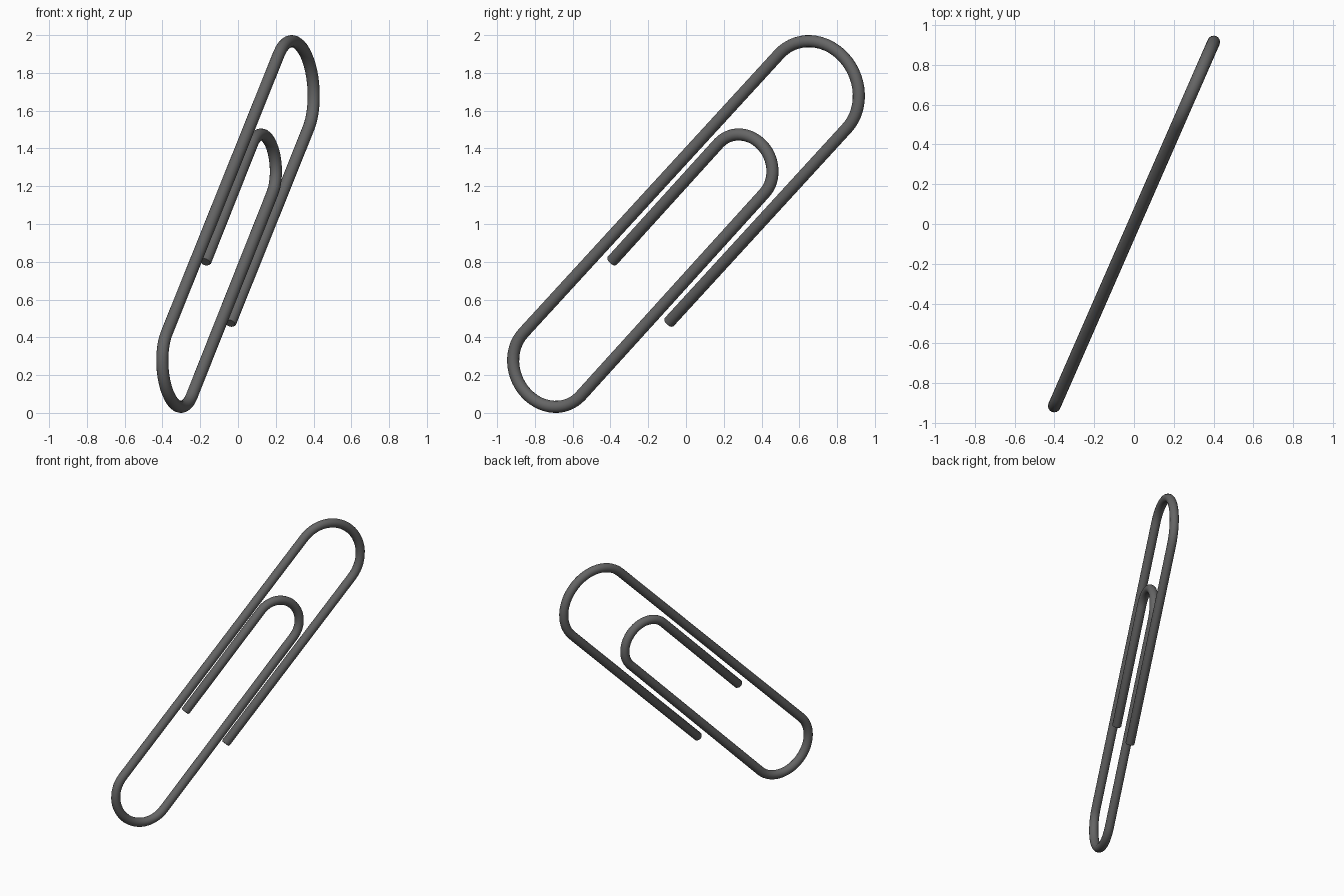
import bpy
from math import sin, cos, pi, sqrt, atan2, radians
from mathutils import Vector

if "Cube" in bpy.data.objects:
    bpy.data.objects.remove(bpy.data.objects["Cube"])

WIRE = 0.032
TURN = atan2(0.403, 0.92)   # clip plane is vertical, turned away from the y axis


def bend(s_far, z_far, w, side, steps=28):
    """Slightly flattened half loop of half width w, reaching s_far and z_far.
    side = 1: upper right end, side = -1: lower left end."""
    d = 0.91 * w
    reach = sqrt((w * w + d * d) / 2)
    pts = []
    for i in range(steps + 1):
        a = pi * i / steps
        along, across = d * sin(a), w * cos(a)
        pts.append((s_far + side * (-reach + (along + across) / sqrt(2)),
                    z_far + side * (-reach + (along - across) / sqrt(2)), 1.0))
    return pts


def tip(s, z, d):
    """Wire end with a small chamfer; d = 1 leaves the tip, -1 arrives at it."""
    e = 0.006
    pts = [(s, z, 0.82), (s + e, z + e, 1.0)]
    return pts if d > 0 else pts[::-1]


# Wire path: outer end, big top bend, bottom bend, inner bend, inner end
path = tip(-0.104, 0.474, 1)
path += bend(0.999, 1.968, 0.277, 1)
path += bend(-0.999, WIRE, 0.235, -1)
path += bend(0.500, 1.474, 0.187, 1)
path += tip(-0.433, 0.799, -1)

# Round wire swept along the path
curve = bpy.data.curves.new("clip_wire", 'CURVE')
curve.dimensions = '3D'
curve.bevel_depth = WIRE
curve.bevel_resolution = 6
curve.use_fill_caps = True
spline = curve.splines.new('POLY')
spline.points.add(len(path) - 1)
for p, (s, z, rad) in zip(spline.points, path):
    p.co = Vector((s * sin(TURN), s * cos(TURN), z, 1))
    p.radius = rad
clip = bpy.data.objects.new("clip_wire", curve)
bpy.context.collection.objects.link(clip)

# Dark steel colour
steel = bpy.data.materials.new("dark_steel")
steel.diffuse_color = (0.13, 0.13, 0.13, 1)
steel.use_nodes = True
steel.node_tree.nodes["Principled BSDF"].inputs["Base Color"].default_value = steel.diffuse_color
curve.materials.append(steel)

# Solid mesh with smooth sides and crisp ends
bpy.context.view_layer.objects.active = clip
clip.select_set(True)
bpy.ops.object.convert(target='MESH')
bpy.ops.object.shade_smooth_by_angle(angle=radians(35))
